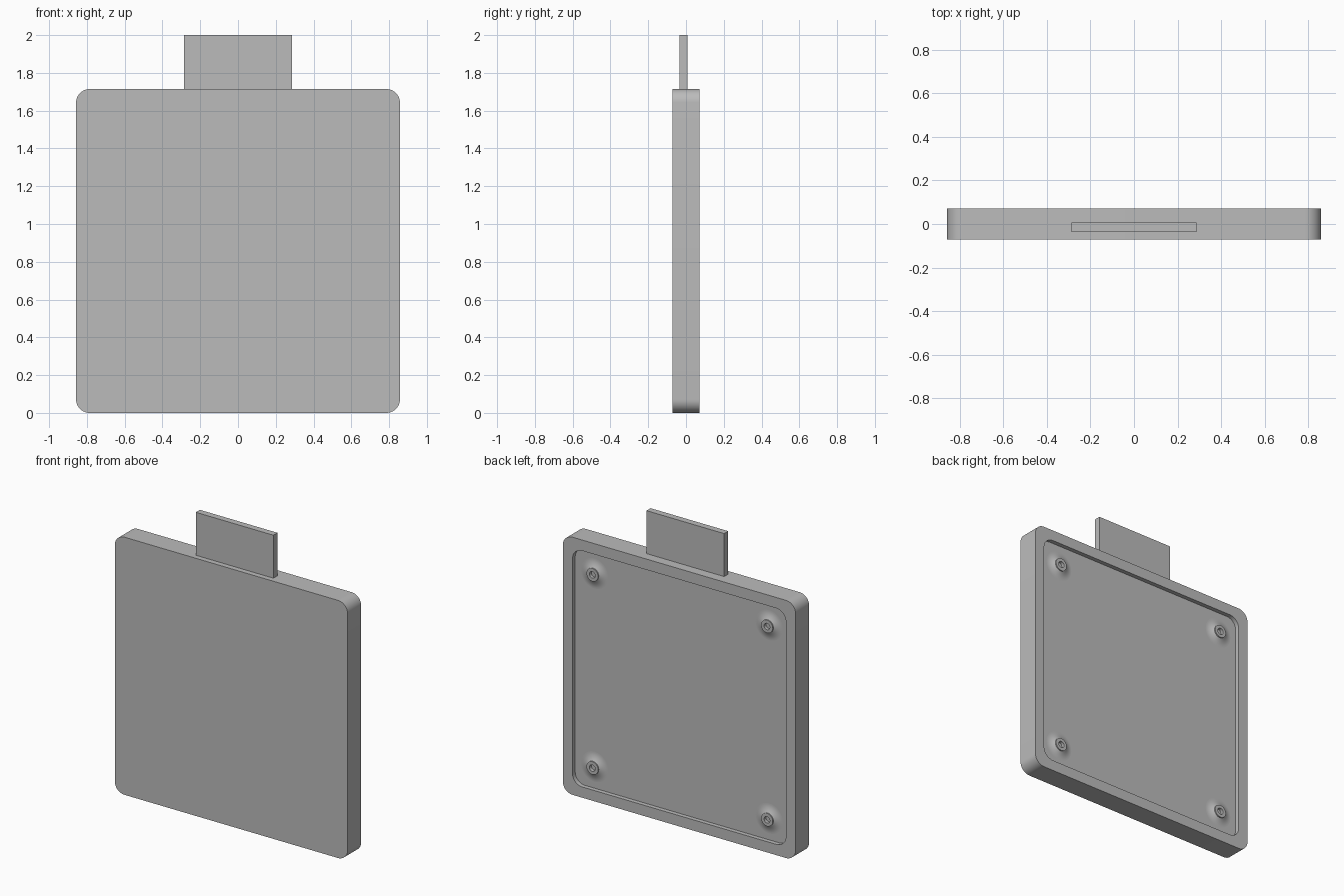
import bpy, bmesh, math

if "Cube" in bpy.data.objects:
    bpy.data.objects.remove(bpy.data.objects["Cube"], do_unlink=True)

U = 2 / 140                       # one design unit
HALF, DEPTH, MID = 60 * U, 5 * U, 60 * U
RECESS = 2 * U

grey = bpy.data.materials.new("plain grey")
grey.use_nodes = True
grey.diffuse_color = (0.5, 0.5, 0.5, 1)
grey.node_tree.nodes["Principled BSDF"].inputs["Base Color"].default_value = (0.5, 0.5, 0.5, 1)


def finish(bm, name):
    bmesh.ops.recalc_face_normals(bm, faces=bm.faces[:])
    mesh = bpy.data.meshes.new(name)
    bm.to_mesh(mesh)
    bm.free()
    mesh.materials.append(grey)
    obj = bpy.data.objects.new(name, mesh)
    bpy.context.collection.objects.link(obj)
    bpy.ops.object.select_all(action="DESELECT")
    obj.select_set(True)
    bpy.context.view_layer.objects.active = obj
    bpy.ops.object.shade_smooth_by_angle(angle=math.radians(30))
    return obj


def rounded_loop(bm, half, radius, y, steps=10):
    """Rounded square of vertices in the xz plane."""
    verts = []
    for k, (sx, sz) in enumerate(((1, 1), (-1, 1), (-1, -1), (1, -1))):
        for i in range(steps + 1):
            a = math.pi / 2 * (k + i / steps)
            verts.append(bm.verts.new((sx * (half - radius) + radius * math.cos(a), y,
                                       MID + sz * (half - radius) + radius * math.sin(a))))
    return verts


def bridge(bm, a, b):
    for i in range(len(a)):
        j = (i + 1) % len(a)
        bm.faces.new((a[i], a[j], b[j], b[i]))


# Body: rounded plate with a shallow recess in the back
bm = bmesh.new()
loops = [rounded_loop(bm, HALF, 5 * U, -DEPTH),
         rounded_loop(bm, HALF, 5 * U, DEPTH),
         rounded_loop(bm, HALF - 5 * U, 5 * U, DEPTH),
         rounded_loop(bm, HALF - 5 * U, 5 * U, DEPTH - RECESS)]
for a, b in zip(loops, loops[1:]):
    bridge(bm, a, b)
bm.faces.new(loops[0])
bm.faces.new(loops[-1])
finish(bm, "body")

# Tab standing on the top edge
bm = bmesh.new()
bmesh.ops.create_cube(bm, size=1)
for v in bm.verts:
    v.co = (v.co.x * 40 * U, v.co.y * 3 * U - U, 130 * U + v.co.z * 20 * U)
finish(bm, "top_tab")

# Screw bosses: flared base, short collar and a blind hole, turned about y
flare = [(7 - 4 * t, 1.2 * t * t) for t in (i / 8 for i in range(9))]
profile = [(0, -0.2), (7, -0.2)] + flare + [(3, 1.7), (1.5, 1.7), (1.5, 0.2), (0, 0.2)]


def screw_boss(name, x, z):
    bm = bmesh.new()
    verts = [bm.verts.new((x + r * U, DEPTH - RECESS + h * U, z)) for r, h in profile]
    edges = [bm.edges.new(pair) for pair in zip(verts, verts[1:])]
    bmesh.ops.spin(bm, geom=verts + edges, cent=(x, 0, z), axis=(0, 1, 0),
                   angle=2 * math.pi, steps=32, use_duplicate=False)
    bmesh.ops.remove_doubles(bm, verts=bm.verts[:], dist=1e-5)
    finish(bm, name)


for side, sx in (("left", 1), ("right", -1)):
    for level, sz in (("upper", 1), ("lower", -1)):
        screw_boss(f"{level}_{side}_screw_boss", sx * 45 * U, MID + sz * 45 * U)
